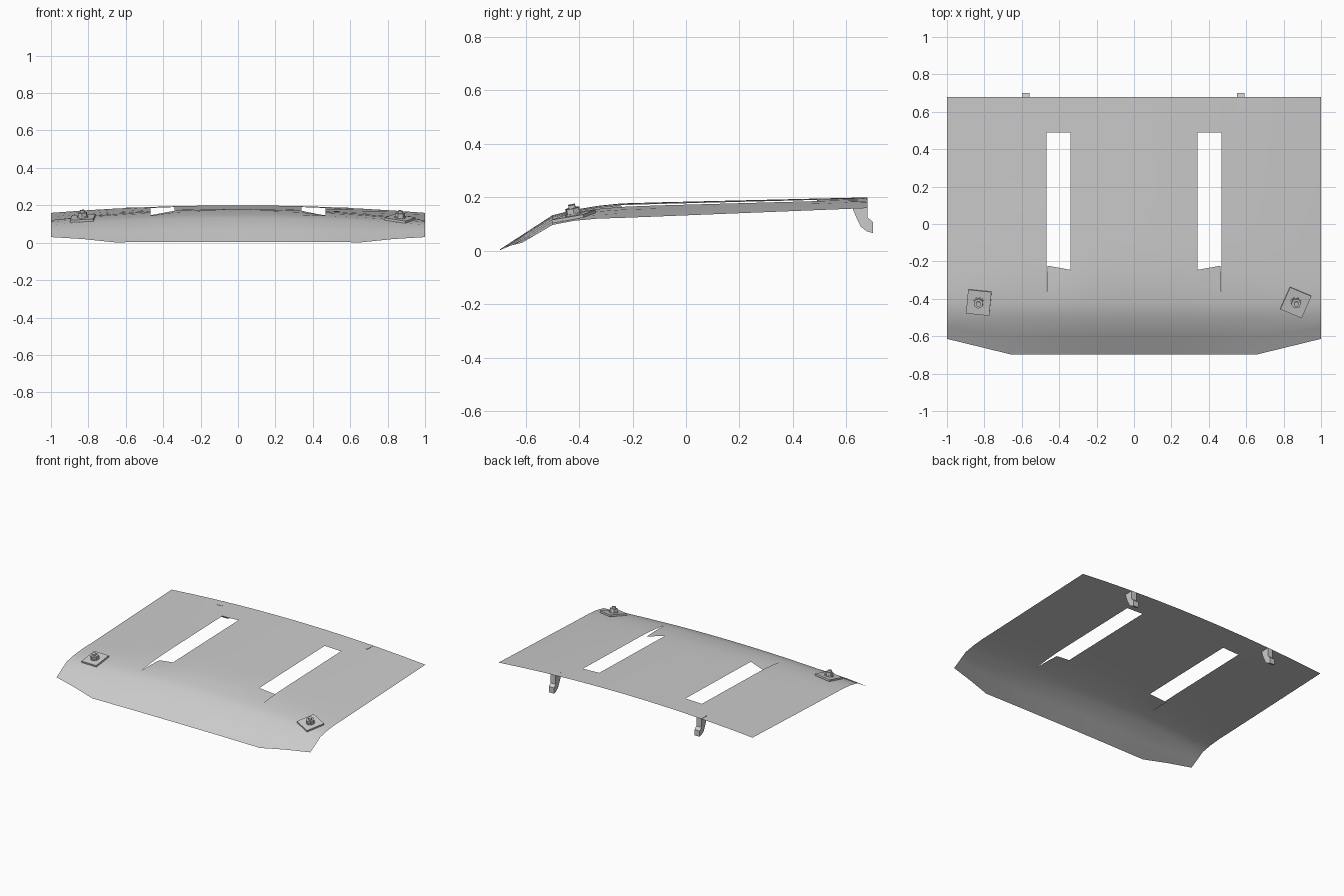
import bpy, bmesh, math
from mathutils import Vector, Matrix, Euler

if "Cube" in bpy.data.objects:
    bpy.data.objects.remove(bpy.data.objects["Cube"])


def make_object(name, bm, smooth=None):
    bmesh.ops.recalc_face_normals(bm, faces=bm.faces[:])
    me = bpy.data.meshes.new(name)
    bm.to_mesh(me)
    bm.free()
    ob = bpy.data.objects.new(name, me)
    bpy.context.collection.objects.link(ob)
    if smooth:
        bpy.context.view_layer.objects.active = ob
        ob.select_set(True)
        bpy.ops.object.shade_smooth_by_angle(angle=math.radians(smooth))
        ob.select_set(False)
    return ob


# Hood height: centre-line profile minus a crown that falls to the sides
CENTRE = [(-0.70, 0.003), (-0.5, 0.133), (-0.42, 0.153), (-0.33, 0.168), (-0.235, 0.178), (0.69, 0.2)]
CROWN = [(-0.70, 0.006), (-0.61, 0.03), (-0.42, 0.041), (-0.235, 0.055), (0.69, 0.04)]


def lerp(table, y):
    for (y0, a), (y1, b) in zip(table, table[1:]):
        if y <= y1:
            return a + (b - a) * (y - y0) / (y1 - y0)
    return table[-1][1]


def height(x, y):
    return lerp(CENTRE, y) - lerp(CROWN, y) * x * x


# Hood sheet: grid with two slots and the slit scoop lips in front of them
SLOT_IN, SLOT_OUT = 0.34, 0.468
half = [0, 0.17, SLOT_IN, SLOT_OUT, 0.66, 0.83, 1.0]
xs = [-x for x in reversed(half[1:])] + half
rows = [-0.697, -0.6, -0.5, -0.42, -0.33, -0.245, -0.1, 0.15, 0.49, 0.68]


def hood_point(x, row, lip):
    y = rows[row]
    front = -0.697 + max(0, abs(x) - 0.66) * 0.083 / 0.34
    if row < 2:
        y = front + (rows[2] - front) * (y + 0.697) / 0.197
    z = height(x, y)
    px = x
    if abs(abs(x) - SLOT_OUT) < 1e-5 and rows[3] <= y <= -0.24:
        t = (y + 0.42) / 0.175
        if lip:
            z -= 0.02 * t
            px -= math.copysign(0.005 * t, x)
        y += 0.022 * t
    return (px, y, z)


bm = bmesh.new()
for i in range(len(xs) - 1):
    in_slot = SLOT_IN < abs((xs[i] + xs[i + 1]) / 2) < SLOT_OUT
    for j in range(len(rows) - 1):
        if in_slot and 5 <= j < 8:
            continue
        lip = in_slot and j < 5
        corners = [(xs[i], j), (xs[i + 1], j), (xs[i + 1], j + 1), (xs[i], j + 1)]
        bm.faces.new([bm.verts.new(hood_point(x, r, lip)) for x, r in corners])
bmesh.ops.remove_doubles(bm, verts=bm.verts[:], dist=0.0005)
hood = make_object("hood_panel", bm, 40)


# Pin plates with hexagonal nut and stud
def prism(bm, sides, r, z0, z1):
    bmesh.ops.create_cone(bm, cap_ends=True, segments=sides, radius1=r, radius2=r,
                          depth=z1 - z0, matrix=Matrix.Translation((0, 0, (z0 + z1) / 2)))


for side, x, turn in (("left", -0.83, -6), ("right", 0.865, -23)):
    seat = Matrix.Translation((x, -0.42, height(x, -0.42) + 0.006)) @ \
        Euler((0.2, 0.07 * math.copysign(1, x), 0)).to_matrix().to_4x4() @ \
        Matrix.Rotation(math.radians(turn), 4, 'Z')
    bm = bmesh.new()
    bmesh.ops.create_cube(bm, size=1, matrix=Matrix.Diagonal((0.125, 0.13, 0.012, 1)))
    make_object("pin_plate_" + side, bm).matrix_world = seat
    bm = bmesh.new()
    prism(bm, 16, 0.03, 0.005, 0.012)
    prism(bm, 6, 0.027, 0.012, 0.031)
    prism(bm, 12, 0.013, 0.031, 0.044)
    make_object("pin_nut_" + side, bm).matrix_world = seat

# Hinge hooks under the rear edge
HOOK = [(0.615, 0.186), (0.68, 0.187), (0.68, 0.125), (0.70, 0.107), (0.70, 0.066),
        (0.676, 0.073), (0.655, 0.09), (0.64, 0.12), (0.627, 0.15)]
for side, x in (("left", -0.578), ("right", 0.57)):
    bm = bmesh.new()
    face = bm.faces.new([bm.verts.new((x - 0.02, y, z)) for y, z in HOOK])
    ext = bmesh.ops.extrude_face_region(bm, geom=[face])
    bmesh.ops.translate(bm, vec=Vector((0.04, 0, 0)),
                        verts=[v for v in ext["geom"] if isinstance(v, bmesh.types.BMVert)])
    make_object("hinge_hook_" + side, bm)
